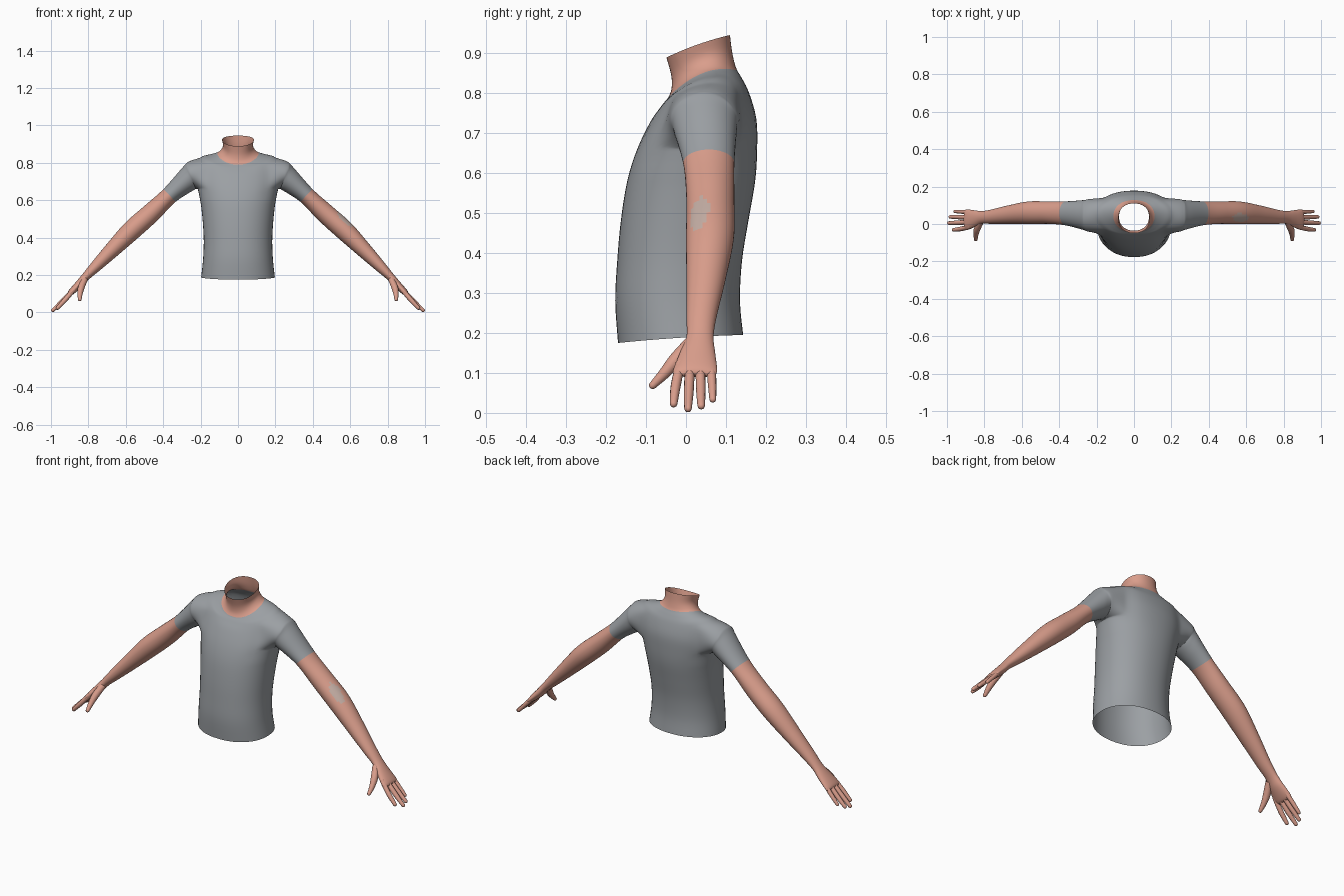
import bpy, bmesh, math
from mathutils import Vector

if "Cube" in bpy.data.objects:
    bpy.data.objects.remove(bpy.data.objects["Cube"])


def material(name, rgb):
    m = bpy.data.materials.new(name)
    m.diffuse_color = (*rgb, 1)
    m.use_nodes = True
    m.node_tree.nodes["Principled BSDF"].inputs["Base Color"].default_value = m.diffuse_color
    return m


SHIRT = material("shirt_grey", (0.33, 0.35, 0.37))
SKIN = material("skin", (0.70, 0.34, 0.26))
PATCH = material("elbow_patch", (0.55, 0.42, 0.37))


def spline(keys, steps):
    """Catmull-Rom through equal-length number lists."""
    out = []
    for i in range(len(keys) - 1):
        a, b = keys[max(i - 1, 0)], keys[i]
        c, d = keys[i + 1], keys[min(i + 2, len(keys) - 1)]
        for s in range(steps):
            t = s / steps
            out.append([0.5 * (2 * q + (r - p) * t + (2 * p - 5 * q + 4 * r - w) * t * t
                               + (3 * q - p - 3 * r + w) * t ** 3)
                        for p, q, r, w in zip(a, b, c, d)])
    out.append(list(keys[-1]))
    return out


def finish(bm, name, mats):
    for f in bm.faces:
        f.smooth = True
    me = bpy.data.meshes.new(name)
    bm.to_mesh(me)
    bm.free()
    for m in mats:
        me.materials.append(m)
    ob = bpy.data.objects.new(name, me)
    bpy.context.collection.objects.link(ob)
    return ob


# Torso sections: z front, z side, z back, half width, y front, y back
TORSO = [
    (.175, .188, .195, .197, -.170, .143),
    (.280, .280, .280, .187, -.177, .135),
    (.380, .380, .380, .183, -.172, .140),
    (.480, .480, .480, .188, -.163, .156),
    (.580, .580, .580, .199, -.147, .173),
    (.660, .660, .660, .216, -.122, .178),
    (.730, .735, .735, .222, -.088, .176),
    (.767, .826, .800, .204, -.062, .158),
    (.780, .840, .835, .155, -.052, .141),
    (.790, .850, .857, .110, -.044, .128),   # neckline
    (.812, .870, .877, .088, -.036, .121),
    (.845, .893, .905, .080, -.037, .115),
    (.889, .922, .945, .085, -.049, .110),
]
N, STEPS, HALF = 48, 4, 6
LOW, HIGH, NECKLINE = 5 * STEPS, 7 * STEPS, 9 * STEPS

# Arm sections: x, y, z of centre, half depth, half thickness, downward angle
ARM = [
    (.243, .046, .733, .088, .077, 15),
    (.268, .048, .712, .080, .067, 28),
    (.366, .057, .625, .064, .047, 44),      # sleeve end
    (.465, .061, .531, .060, .052, 42),
    (.567, .060, .440, .060, .053, 45),
    (.672, .050, .335, .049, .042, 47),
    (.763, .039, .243, .038, .030, 46),
    (.815, .035, .190, .034, .022, 45),
    (.850, .029, .150, .044, .021, 45),
    (.893, .023, .107, .055, .016, 45),
    (.905, .023, .095, .050, .008, 45),
]
ARM_STEPS = 8
SLEEVE = 3 * ARM_STEPS

bm = bmesh.new()

# Torso tube with a gap on each side for the arms
rings = []
for zf, zs, zb, w, yf, yb in spline(TORSO, STEPS):
    ring = []
    for k in range(N):
        t = 2 * math.pi * k / N
        c, s = math.cos(t), math.sin(t)
        sx = math.copysign(abs(c) ** 0.92, c)
        sy = math.copysign(abs(s) ** 0.92, s)
        z = zs + (zb - zf) / 2 * sy + ((zb + zf) / 2 - zs) * sy * sy
        ring.append(bm.verts.new((w * sx, (yf + yb) / 2 + (yb - yf) / 2 * sy, z)))
    rings.append(ring)
for j in range(len(rings) - 1):
    for k in range(N):
        at_side = any(((k - m + HALF) % N) < 2 * HALF for m in (0, N // 2))
        if LOW <= j < HIGH and at_side:
            continue
        n = (k + 1) % N
        f = bm.faces.new((rings[j][k], rings[j][n], rings[j + 1][n], rings[j + 1][k]))
        f.material_index = 1 if j >= NECKLINE else 0

# Arms grown from the gaps
border = [(HIGH, k) for k in range(HALF)]
border += [(j, HALF) for j in range(HIGH, LOW, -1)]
border += [(LOW, k) for k in range(HALF, -HALF, -1)]
border += [(j, -HALF) for j in range(LOW, HIGH)]
border += [(HIGH, k) for k in range(-HALF, 0)]
L = len(border)
for side in (1, -1):
    loop = [rings[j][(k if side > 0 else N // 2 - k) % N] for j, k in border]
    keys = [[x for v in loop for x in v.co]]
    for x, y, z, ry, rv, ang in ARM:
        th, flat = math.radians(ang), []
        for i in range(L):
            a = 2 * math.pi * i / L
            h = rv * math.cos(a)
            flat += [side * (x + h * math.sin(th)), y + ry * math.sin(a), z + h * math.cos(th)]
        keys.append(flat)
    prev = loop
    for r, flat in enumerate(spline(keys, ARM_STEPS)[1:]):
        cur = [bm.verts.new(flat[3 * i:3 * i + 3]) for i in range(L)]
        for i in range(L):
            n = (i + 1) % L
            q = (prev[i], cur[i], cur[n], prev[n])
            f = bm.faces.new(q if side > 0 else q[::-1])
            f.material_index = 1 if r >= SLEEVE else 0
            # pale patch on the outside of one elbow
            p = f.calc_center_median()
            if side > 0 and .48 < p.x < .66 and i in range(L) and math.cos(2 * math.pi * i / L) > 0:
                dy, dz = p.y - .034, p.z - .498
                if ((dy - .2 * dz) / .022) ** 2 + (dz / .043) ** 2 < 1:
                    f.material_index = 2
        prev = cur
    f = bm.faces.new(prev if side < 0 else prev[::-1])
    f.material_index = 1

# Soften the shoulder seam
soft = [v for v in bm.verts if .125 < abs(v.co.x) < .27 and v.co.z > .62]
for _ in range(4):
    bmesh.ops.smooth_vert(bm, verts=soft, factor=0.5, use_axis_x=True, use_axis_y=True, use_axis_z=True)
finish(bm, "shirt_torso_and_arms", [SHIRT, SKIN, PATCH])


def finger(name, keys, segs=12):
    """Round-ended tapered tube through (x, y, z, radius) keys, mirrored."""
    path = spline(keys, 4)
    first, last = Vector(path[0][:3]), Vector(path[-1][:3])
    d = (last - first).normalized()
    for a in (30, 60, 80):
        r = keys[-1][3]
        path.append([*(last + d * r * math.sin(math.radians(a))), r * math.cos(math.radians(a))])
    u = d.cross(Vector((1, 0, 1))).normalized()
    v = d.cross(u)
    b = bmesh.new()
    prev = None
    for x, y, z, r in path:
        cur = [b.verts.new(Vector((x, y, z)) + r * (u * math.cos(2 * math.pi * i / segs)
               + v * math.sin(2 * math.pi * i / segs))) for i in range(segs)]
        if prev:
            for i in range(segs):
                n = (i + 1) % segs
                b.faces.new((prev[i], prev[n], cur[n], cur[i]))
        prev = cur
    b.faces.new(prev)
    ob = finish(b, name, [SKIN])
    ob.modifiers.new("both_hands", 'MIRROR')


# Fingers and thumbs
FINGERS = {
    "index_finger": ((.875, -.014, .125, .012), (.925, -.026, .066, .0125), (.965, -.031, .023, .0095)),
    "middle_finger": ((.885, .010, .115, .012), (.940, .007, .058, .0125), (.990, .005, .011, .0095)),
    "ring_finger": ((.885, .036, .115, .012), (.935, .037, .062, .012), (.982, .038, .018, .0095)),
    "little_finger": ((.875, .062, .125, .011), (.915, .065, .080, .011), (.957, .067, .034, .0085)),
    "thumb": ((.820, .012, .175, .017), (.838, -.025, .133, .018), (.845, -.055, .098, .014),
              (.846, -.083, .069, .0095)),
}
for name, keys in FINGERS.items():
    finger(name, keys)
